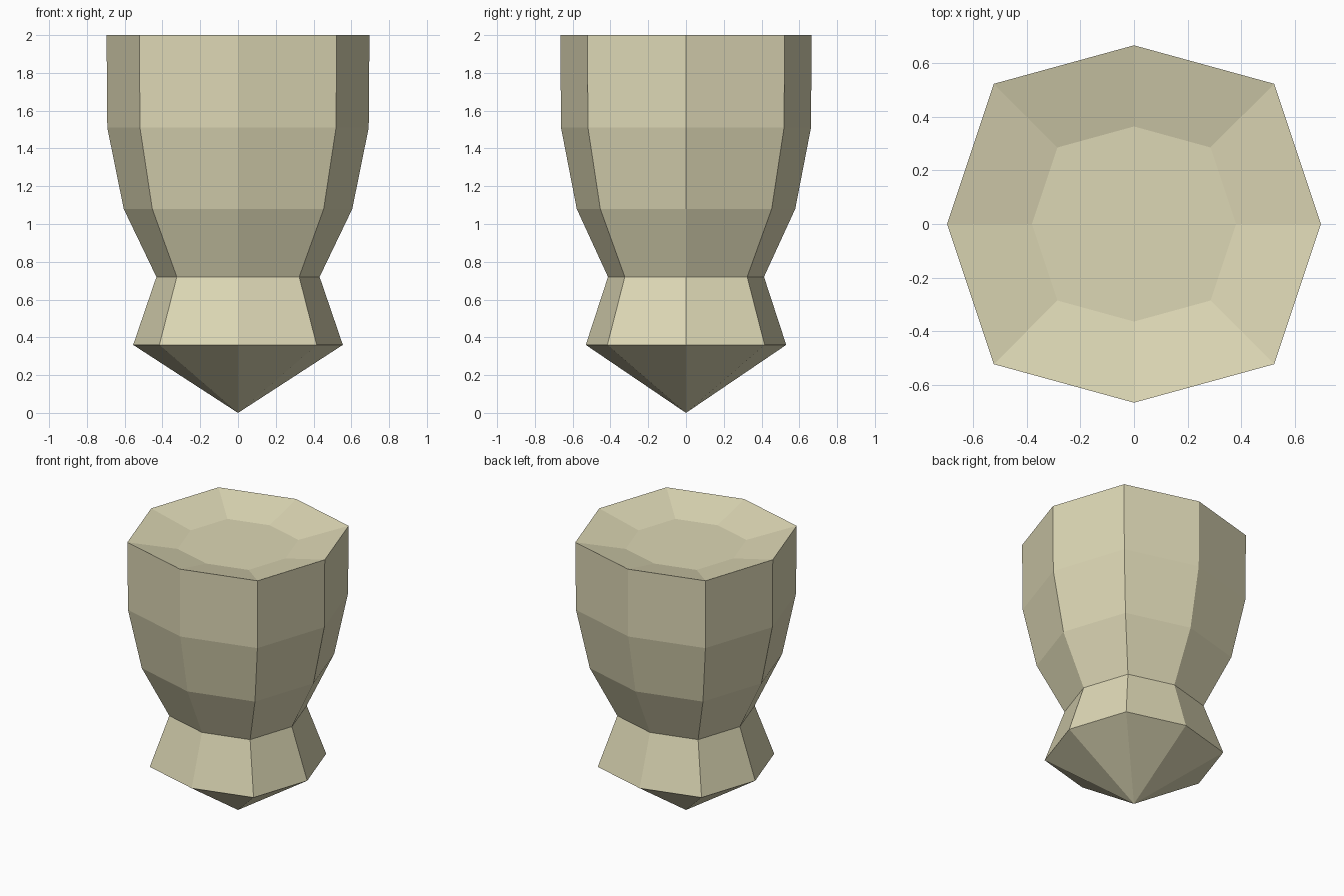
import bpy, bmesh

if "Cube" in bpy.data.objects:
    bpy.data.objects.remove(bpy.data.objects["Cube"])

# One stone-coloured material
mat = bpy.data.materials.new("pale_stone")
mat.diffuse_color = (0.72, 0.68, 0.46, 1.0)
mat.use_nodes = True
mat.node_tree.nodes["Principled BSDF"].inputs["Base Color"].default_value = mat.diffuse_color

# Eight-sided cross-section: corners lie at 0.75, y slightly flatter than x
OCTAGON = [(1, 0), (.75, .75), (0, .956), (-.75, .75),
           (-1, 0), (-.75, -.75), (0, -.956), (.75, -.75)]

# (half width, height): flared foot, waist, bowl, rim, sunken top
PROFILE = [(.555, .36), (.432, .72), (.605, 1.08), (.692, 1.51),
           (.696, 2.0), (.38, 1.925)]

bm = bmesh.new()
rings = [[bm.verts.new((r * x, r * y, z)) for x, y in OCTAGON] for r, z in PROFILE]

# Walls between neighbouring rings
for low, high in zip(rings, rings[1:]):
    for i in range(8):
        j = (i + 1) % 8
        bm.faces.new((low[i], low[j], high[j], high[i]))

# Pointed base and recessed floor
tip = bm.verts.new((0, 0, 0))
for i in range(8):
    bm.faces.new((tip, rings[0][(i + 1) % 8], rings[0][i]))
bm.faces.new(rings[-1])
bmesh.ops.recalc_face_normals(bm, faces=bm.faces)

mesh = bpy.data.meshes.new("faceted_pot")
bm.to_mesh(mesh)
bm.free()
mesh.materials.append(mat)
bpy.context.collection.objects.link(bpy.data.objects.new("faceted_pot", mesh))
